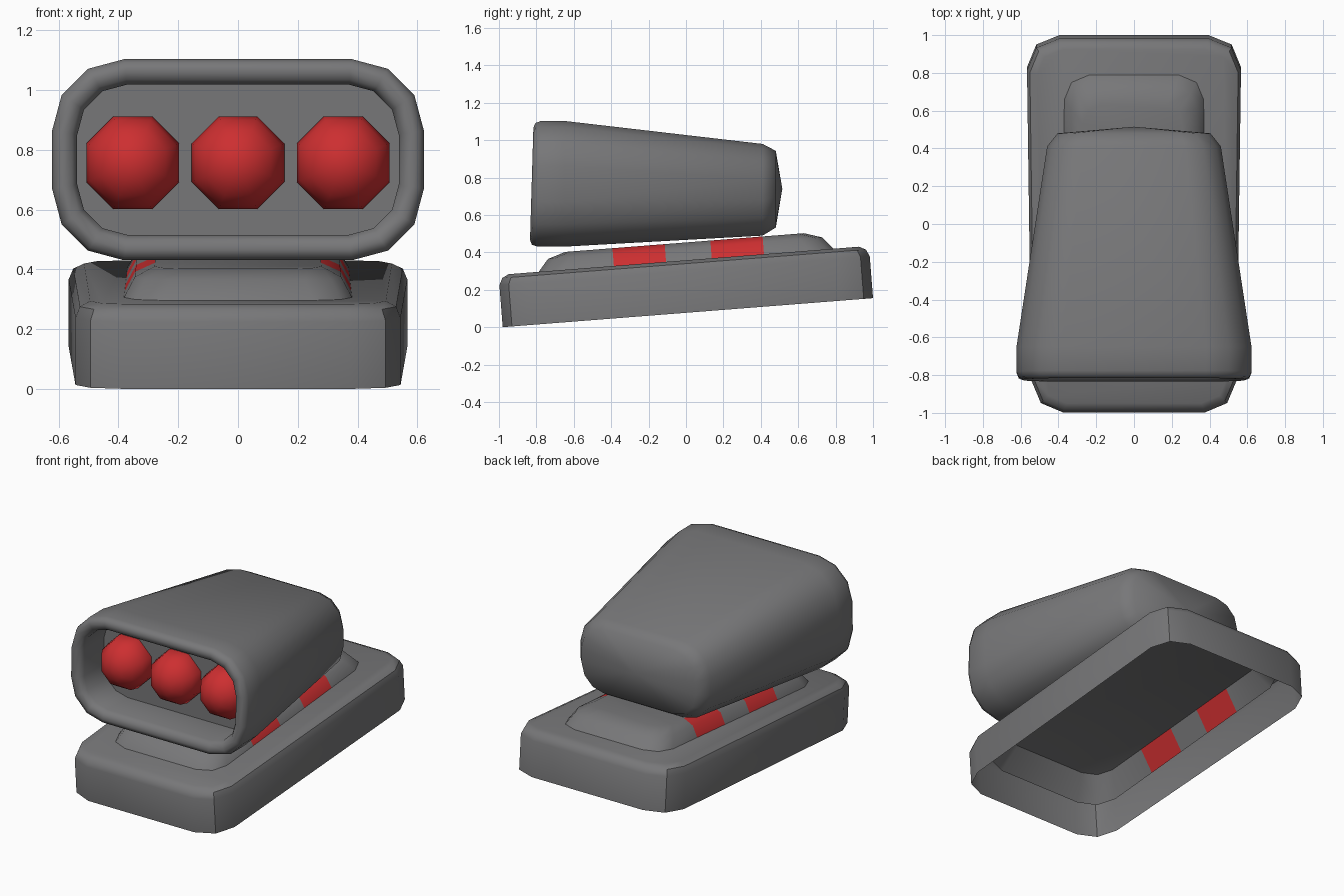
import bpy, bmesh, math
from mathutils import Matrix

if "Cube" in bpy.data.objects:
    bpy.data.objects.remove(bpy.data.objects["Cube"])


def material(name, rgb):
    m = bpy.data.materials.new(name)
    m.diffuse_color = (*rgb, 1)
    m.use_nodes = True
    m.node_tree.nodes["Principled BSDF"].inputs["Base Color"].default_value = m.diffuse_color
    return m


GREY = material("dark grey", (0.185, 0.185, 0.19))
RED = material("red", (0.61, 0.028, 0.03))


def rounded(hu, hv, r, seg):
    """Outline of a rectangle with rounded corners."""
    pts = []
    for k, (su, sv) in enumerate([(1, 1), (-1, 1), (-1, -1), (1, -1)]):
        for i in range(seg + 1):
            a = math.radians(90 * k + 90 * i / seg)
            pts.append((su * (hu - r) + r * math.cos(a), sv * (hv - r) + r * math.sin(a)))
    return pts


def loft(bm, rings):
    loops = [[bm.verts.new(p) for p in ring] for ring in rings]
    for a, b in zip(loops, loops[1:]):
        n = len(a)
        for i in range(n):
            j = (i + 1) % n
            bm.faces.new((a[i], a[j], b[j], b[i]))
    return loops


def finish(bm, name, mats, matrix=Matrix(), angle=40):
    bm.transform(matrix)
    bm.normal_update()
    me = bpy.data.meshes.new(name)
    bm.to_mesh(me)
    bm.free()
    for m in mats:
        me.materials.append(m)
    ob = bpy.data.objects.new(name, me)
    bpy.context.collection.objects.link(ob)
    bpy.ops.object.select_all(action='DESELECT')
    ob.select_set(True)
    bpy.context.view_layer.objects.active = ob
    bpy.ops.object.shade_smooth_by_angle(angle=math.radians(angle))
    return ob


# Whole base is tilted up towards the back
TILT = Matrix.Translation((0, 0.01, 0.078)) @ Matrix.Rotation(math.radians(4.48), 4, 'X')

# Base: open-bottomed shell with bevelled top edge and a flat top
bm = bmesh.new()
rings = []
for z, hx, hy, r in [(0, .555, .993, .17), (.225, .555, .993, .17), (.262, .54, .975, .16),
                     (.28, .505, .94, .14)]:
    rings.append([(x * (1 + .025 * y), y, z) for x, y in rounded(hx, hy, r, 2)])
loops = loft(bm, rings)
bm.faces.new(loops[-1])
finish(bm, "base", [GREY], TILT)

# Plinth: flared step sunk through the base top, two red stripes on each side
bm = bmesh.new()
rings = []
for z, hx, hy, r in [(.14, .45, .895, .16), (.28, .375, .79, .13), (.345, .34, .735, .12),
                     (.375, .275, .64, .10)]:
    rings.append([(x * (1 - .025 * y), y + .012, z) for x, y in rounded(hx, hy, r, 2)])
loops = loft(bm, rings)
bm.faces.new(loops[-1])
CUTS = (-.375, -.095, .15, .43)
for y in CUTS:
    bmesh.ops.bisect_plane(bm, geom=bm.verts[:] + bm.edges[:] + bm.faces[:],
                           plane_co=(0, y, 0), plane_no=(0, 1, 0))
bm.normal_update()
for f in bm.faces:
    c = f.calc_center_median()
    if abs(f.normal.x) > .3 and (CUTS[0] < c.y < CUTS[1] or CUTS[2] < c.y < CUTS[3]):
        f.material_index = 1
finish(bm, "plinth", [GREY, RED], TILT)

# Housing: tapered hood, rolled front lip, recess at the front
bm = bmesh.new()
rings = []
sections = [  # y, half width, half height, centre z, corner radius
    (-.59, .538, .252, .767, .17), (-.785, .538, .252, .767, .17), (-.815, .555, .268, .767, .18),
    (-.825, .585, .30, .767, .21), (-.815, .61, .325, .767, .23), (-.785, .622, .336, .767, .24),
    (-.65, .622, .336, .767, .24), (.41, .46, .245, .735, .19), (.48, .405, .205, .738, .16)]
for y, hw, hh, cz, r in sections:
    lean = .03 if y < -.7 else 0
    rings.append([(u, y + lean * v, cz + v) for u, v in rounded(hw, hh, r, 3)])
loops = loft(bm, rings)
bm.faces.new(loops[0])
# Back cap rises to a shallow point
tip = bm.verts.new((0, .515, .74))
last = loops[-1]
for i in range(len(last)):
    bm.faces.new((last[i], last[(i + 1) % len(last)], tip))
bmesh.ops.recalc_face_normals(bm, faces=bm.faces[:])
finish(bm, "housing", [GREY], angle=75)

# Three red lamps inside the recess
for name, x in (("lamp_left", -.352), ("lamp_middle", 0), ("lamp_right", .352)):
    bm = bmesh.new()
    bmesh.ops.create_uvsphere(bm, u_segments=8, v_segments=8, radius=.168)
    m = (Matrix.Translation((x, -.605, .757)) @ Matrix.Rotation(math.radians(90), 4, 'X')
         @ Matrix.Rotation(math.radians(22.5), 4, 'Z'))
    finish(bm, name, [RED], m, angle=60)
